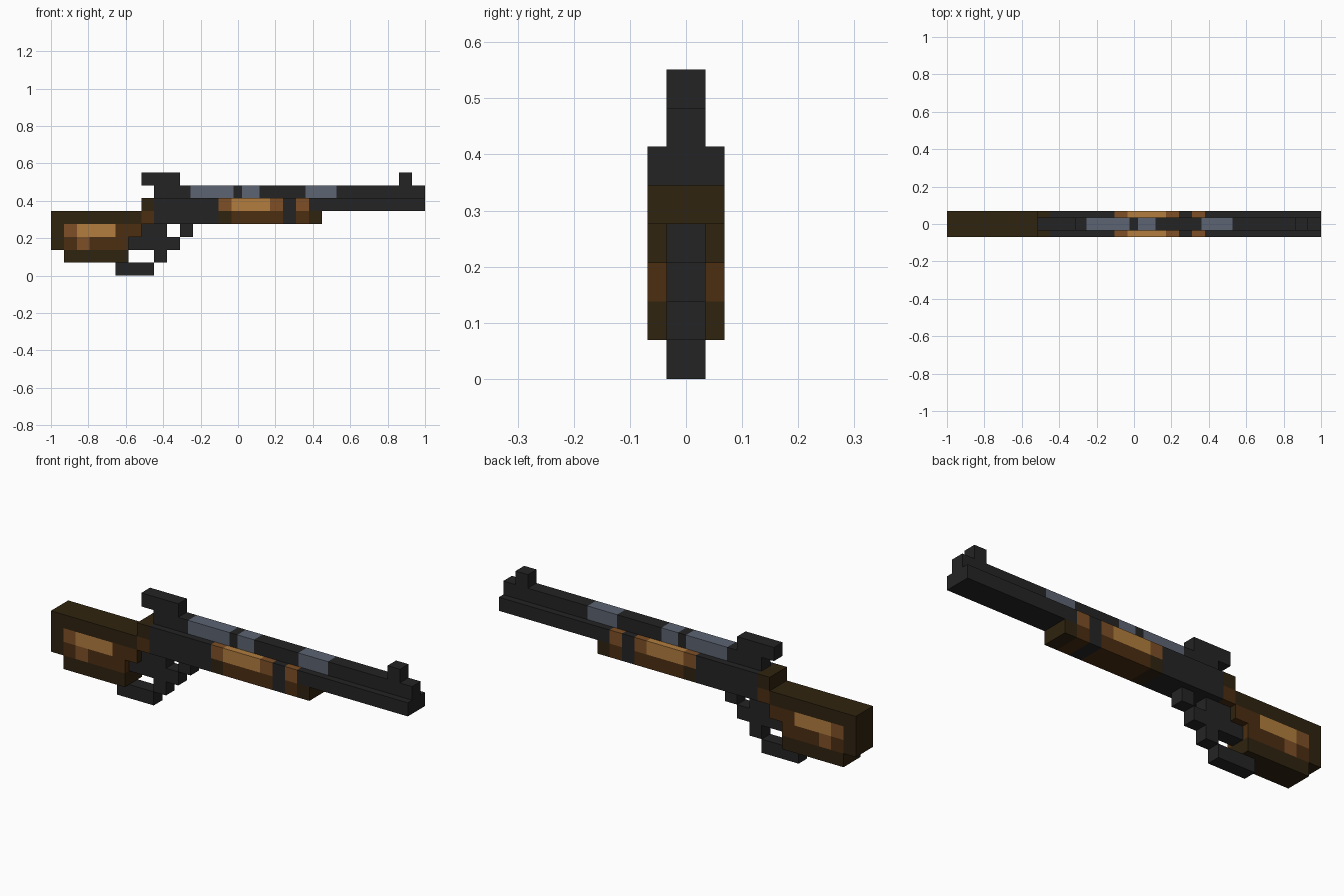
import bpy
import bmesh

cube = bpy.data.objects.get("Cube")
if cube:
    bpy.data.objects.remove(cube, do_unlink=True)

U = 2 / 29          # size of one block
WIDE, NARROW = U, U / 2


def linear(c):
    c /= 255
    return c / 12.92 if c <= 0.04045 else ((c + 0.055) / 1.055) ** 2.4


def material(name, rgb):
    colour = (*[linear(c) for c in rgb], 1)
    m = bpy.data.materials.new(name)
    m.use_nodes = True
    m.diffuse_color = colour
    bsdf = m.node_tree.nodes["Principled BSDF"]
    bsdf.inputs["Base Color"].default_value = colour
    bsdf.inputs["Roughness"].default_value = 0.8
    return m


# Letters used in the block maps below
MATS = {
    "k": material("black metal", (36, 36, 36)),
    "s": material("worn steel", (92, 100, 114)),
    "d": material("dark wood", (47, 35, 15)),
    "m": material("brown wood", (76, 46, 17)),
    "l": material("light wood", (126, 80, 38)),
    "t": material("tan wood", (178, 125, 62)),
}


def part(name, start, bottom, half, rows, edges=None):
    """Outer skin of a block map; rows run from top to bottom, '.' is empty."""
    rows = rows[::-1]
    if edges is None:
        edges = [start + i for i in range(len(rows[0]) + 1)]
    xs = [-1 + e * U for e in edges]
    zs = [(bottom + j) * U for j in range(len(rows) + 1)]
    letters = sorted(set("".join(rows)) - {"."})

    def cell(i, j):
        inside = 0 <= j < len(rows) and 0 <= i < len(rows[0])
        return rows[j][i] if inside else "."

    bm = bmesh.new()

    def face(points, letter):
        f = bm.faces.new([bm.verts.new(p) for p in points])
        f.material_index = letters.index(letter)

    for j in range(len(rows)):
        for i, letter in enumerate(rows[j]):
            if letter == ".":
                continue
            x0, x1, z0, z1 = xs[i], xs[i + 1], zs[j], zs[j + 1]
            # Both flat sides
            for y in (-half, half):
                face([(x0, y, z0), (x1, y, z0), (x1, y, z1), (x0, y, z1)], letter)
            # Rim faces only where the neighbour is empty
            for x, di in ((x0, -1), (x1, 1)):
                if cell(i + di, j) == ".":
                    face([(x, -half, z0), (x, half, z0), (x, half, z1), (x, -half, z1)], letter)
            for z, dj in ((z0, -1), (z1, 1)):
                if cell(i, j + dj) == ".":
                    face([(x0, -half, z), (x1, -half, z), (x1, half, z), (x0, half, z)], letter)
    bmesh.ops.remove_doubles(bm, verts=bm.verts, dist=1e-5)
    bmesh.ops.recalc_face_normals(bm, faces=bm.faces)
    mesh = bpy.data.meshes.new(name)
    bm.to_mesh(mesh)
    bm.free()
    for letter in letters:
        mesh.materials.append(MATS[letter])
    obj = bpy.data.objects.new(name, mesh)
    bpy.context.collection.objects.link(obj)
    return obj


# Wooden shoulder stock with worn lighter patches
stock = part("stock", 0, 1, WIDE, [
    ".......d",
    "dddddddm",
    "dltttmm.",
    "dmlmmm..",
    ".ddddd.."])
# The forward end of the upper grip is dark wood
for f in stock.data.polygons:
    if f.normal.x > 0.9 and 3 * U < f.center.z < 4 * U:
        f.material_index = 0

# Trigger, lever and loop below the receiver
part("lever_and_trigger", 5, 0, NARROW, [
    "..##.#".replace("#", "k"),
    ".####.".replace("#", "k"),
    "...#..".replace("#", "k"),
    "###...".replace("#", "k")])

# Receiver body
part("receiver", 8, 4, WIDE, ["kkkkk", "kkkkk"])

# Wooden handguard with a metal band
part("handguard", 13, 4, WIDE, [
    "ltttlklk",
    "dmmmmkmd"])

# Lower barrel
part("barrel", 21, 5, WIDE, ["kkkkkkkk"])

# Upper barrel rib with worn steel sections
part("barrel_rib", 8, 6, NARROW, ["ksksksk"],
     [8, 10.8, 14.15, 14.8, 16.15, 19.75, 22.15, 29])

# Sights
part("rear_sight", 7, 7, NARROW, ["kkk"])
part("front_sight", 27, 7, NARROW, ["k"])
